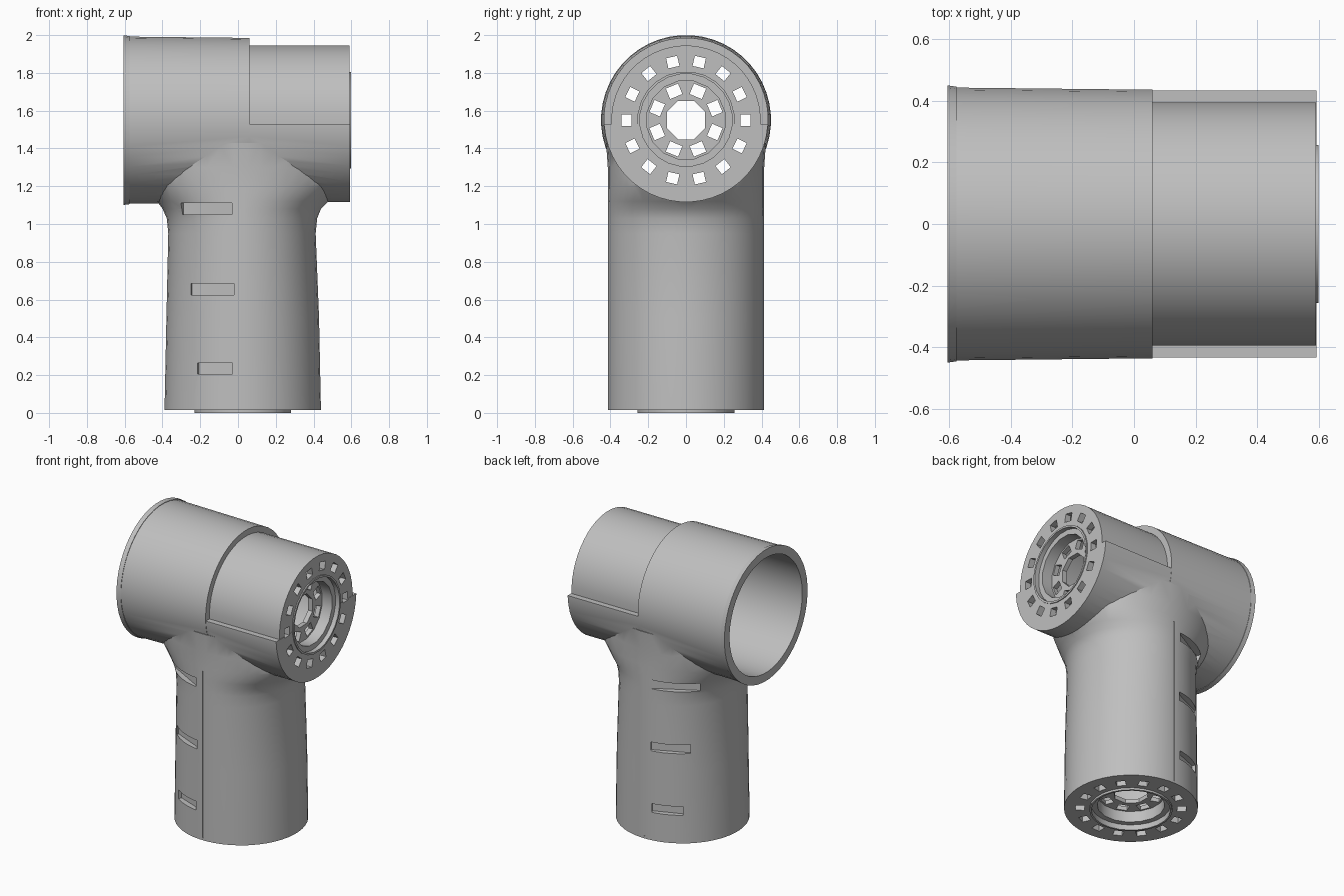
import bpy, bmesh
from math import cos, sin, pi, radians, atan2
from mathutils import Vector, Matrix

cube = bpy.data.objects.get("Cube")
if cube:
    bpy.data.objects.remove(cube, do_unlink=True)

grey = bpy.data.materials.new("light grey plastic")
grey.use_nodes = True
colour = (0.52, 0.52, 0.52, 1)
grey.diffuse_color = colour
grey.node_tree.nodes["Principled BSDF"].inputs["Base Color"].default_value = colour

AXIS = 1.55   # height of the horizontal barrel axis
BASE_X = 0.025


def add(name, bm):
    bmesh.ops.recalc_face_normals(bm, faces=bm.faces)
    mesh = bpy.data.meshes.new(name)
    bm.to_mesh(mesh)
    bm.free()
    ob = bpy.data.objects.new(name, mesh)
    mesh.materials.append(grey)
    bpy.context.collection.objects.link(ob)
    return ob


def loft(name, sections, horizontal=False, n=48):
    """Closed solid through (position, centre, radius a, radius b)."""
    bm = bmesh.new()
    rings = []
    for p, c, ra, rb in sections:
        ring = []
        for i in range(n):
            a = 2 * pi * (i + 0.5) / n
            if horizontal:
                co = (p, ra * cos(a), c + rb * sin(a))
            else:
                co = (c + ra * cos(a), rb * sin(a), p)
            ring.append(bm.verts.new(co))
        rings.append(ring)
    for lo, hi in zip(rings, rings[1:]):
        for i in range(n):
            j = (i + 1) % n
            bm.faces.new((lo[i], lo[j], hi[j], hi[i]))
    bm.faces.new(rings[0])
    bm.faces.new(rings[-1])
    return add(name, bm)


def barrel(name, x0, x1, r0, r1=None, n=48):
    r1 = r1 or r0
    return loft(name, [(x0, AXIS, r0, r0), (x1, AXIS, r1, r1)], True, n)


def upright(name, z0, z1, r, n=48):
    return loft(name, [(z0, BASE_X, r, r), (z1, BASE_X, r, r)], False, n)


def boxes(name, items):
    """Boxes given as (matrix, size)."""
    bm = bmesh.new()
    for m, size in items:
        bmesh.ops.create_cube(bm, size=1, matrix=m @ Matrix.Diagonal((*size, 1)))
    return add(name, bm)


def combine(target, tool, operation):
    mod = target.modifiers.new(operation, 'BOOLEAN')
    mod.operation = operation
    mod.solver = 'EXACT'
    mod.object = tool
    bpy.context.view_layer.objects.active = target
    bpy.ops.object.modifier_apply(modifier=mod.name)
    bpy.data.objects.remove(tool, do_unlink=True)


# Column flaring into a wide saddle under the barrel
column = []
for z, left, right, depth in ((.014, -.39, .44, .415), (.5, -.38, .43, .415),
                              (.95, -.37, .412, .415), (1.03, -.378, .42, .415),
                              (1.08, -.4, .44, .415), (1.12, -.43, .48, .415),
                              (1.2, -.5, .55, .415), (1.3, -.54, .57, .415),
                              (1.43, -.54, .57, .424)):
    column.append((z, (left + right) / 2, (right - left) / 2, depth))
body = loft("joint_housing", column)

# Barrel, rim and stepped cover half
combine(body, barrel("barrel", -.59, .06, .443, .436), 'UNION')
combine(body, barrel("rim", -.605, -.575, .45, .446), 'UNION')
combine(body, barrel("cover", 0, .59, .395), 'UNION')
cradle = barrel("cradle", .01, .592, .434)
upper_half = boxes("upper_half", [(Matrix.Translation((.3, 0, 2.03)), (2, 2, 1))])
combine(cradle, upper_half, 'DIFFERENCE')
combine(body, cradle, 'UNION')

# Hollow interior
combine(body, barrel("bore", -.7, .02, .393), 'DIFFERENCE')
combine(body, barrel("inner_bore", -.1, .55, .365), 'DIFFERENCE')
combine(body, upright("column_cavity", .055, 1.06, .365), 'DIFFERENCE')

# Hub cups set into both end plates: boss, stepped recess, opening
combine(body, barrel("end_boss", .46, .598, .258, n=24), 'UNION')
combine(body, upright("base_boss", 0, .14, .258, 24), 'UNION')
for depth_in, radius, sides in ((.025, .245, 24), (.1, .21, 16), (.2, .11, 8)):
    combine(body, barrel("end_cup", .592 - depth_in, .7, radius, n=sides),
            'DIFFERENCE')
    combine(body, upright("base_cup", -.1, .012 + depth_in, radius, sides),
            'DIFFERENCE')

# Two circles of vents per end plate
to_end = Matrix.Translation((.58, 0, AXIS)) @ Matrix.Rotation(pi / 2, 4, 'Y')
to_base = Matrix.Translation((BASE_X, 0, .02))
for plate in (to_end, to_base):
    vents = []
    for count, radius, size in ((14, .315, (.055, .06, .3)),
                                (8, .165, (.06, .07, .3))):
        for i in range(count):
            spin = Matrix.Rotation(2 * pi * (i + .5) / count, 4, 'Z')
            vents.append((plate @ spin @ Matrix.Translation((radius, 0, 0)), size))
    combine(body, boxes("vents", vents), 'DIFFERENCE')

# Shallow slots and the seam on the front and the back
cuts = []
for side in (-1, 1):
    for z, x, width in ((1.08, -.18, .3), (.655, -.14, .25), (.235, -.12, .2)):
        normal = Vector((x - BASE_X, side * .37, 0)).normalized()
        turn = Matrix.Rotation(atan2(normal.y, normal.x), 4, 'Z')
        spot = Vector((BASE_X, 0, z)) + normal * .428
        cuts.append((Matrix.Translation(spot) @ turn, (.1, width, .06)))
    cuts.append((Matrix.Translation((BASE_X, side * .43, .6)), (.008, .04, 1.14)))
combine(body, boxes("slots", cuts), 'DIFFERENCE')

# Smooth curved walls with crisp edges
bpy.ops.object.select_all(action='DESELECT')
body.select_set(True)
bpy.context.view_layer.objects.active = body
bpy.ops.object.shade_smooth_by_angle(angle=radians(30))
